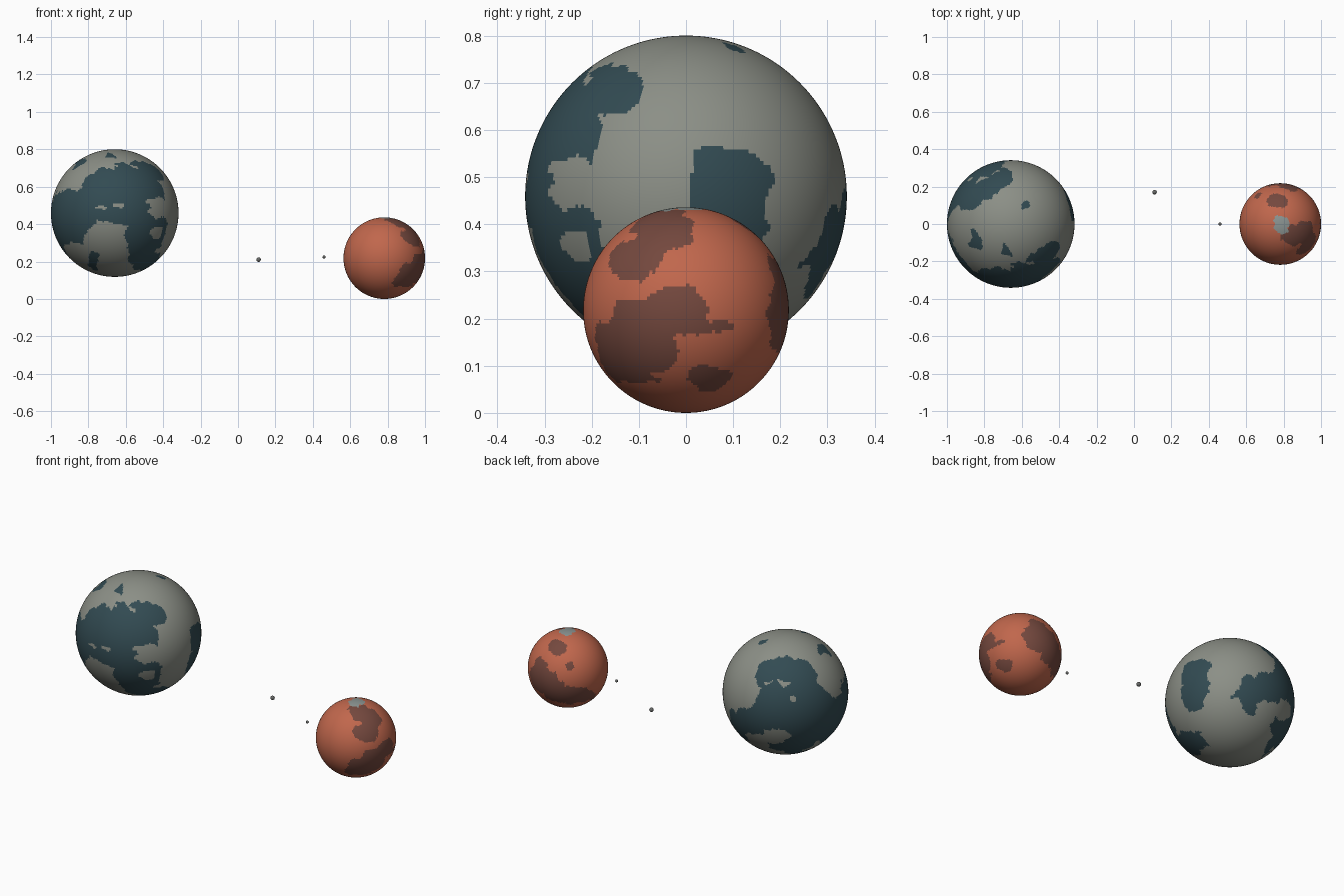
import bpy
import bmesh
from math import sin, cos, radians
from mathutils import Vector, noise

default_cube = bpy.data.objects.get("Cube")
if default_cube:
    bpy.data.objects.remove(default_cube, do_unlink=True)


def make_material(name, red, green, blue):
    material = bpy.data.materials.new(name)
    material.use_nodes = True
    colour = (red, green, blue, 1)
    material.diffuse_color = colour
    material.node_tree.nodes["Principled BSDF"].inputs["Base Color"].default_value = colour
    return material


pale_grey = make_material("pale grey green", .26, .275, .24)
dark_teal = make_material("dark teal", .032, .07, .085)
rust_red = make_material("rust red", .53, .135, .073)
dark_rust = make_material("dark rust", .175, .065, .048)
ice_grey = make_material("ice grey", .26, .30, .29)
moon_grey = make_material("moon grey", .14, .145, .14)


def facing(longitude, latitude):
    """Axes (right, up, outward) of the hemisphere centred on a direction."""
    lon, lat = radians(longitude), radians(latitude)
    right = Vector((cos(lon), sin(lon), 0))
    outward = Vector((sin(lon) * cos(lat), -cos(lon) * cos(lat), sin(lat)))
    return right, outward.cross(right), outward


# Hemispheres on which the patches are laid out
FRONT = facing(0, 0)
SIDE = facing(90, 0)
POLE = facing(0, 90)
BACK_UPPER = facing(-144, 24.5)
BACK_LOWER = facing(141, -31)


def make_ball(name, centre, radius, segments, materials):
    mesh = bpy.data.meshes.new(name)
    bm = bmesh.new()
    bmesh.ops.create_uvsphere(bm, u_segments=segments, v_segments=segments // 2, radius=radius)
    for face in bm.faces:
        face.smooth = True
    bm.to_mesh(mesh)
    bm.free()
    for material in materials:
        mesh.materials.append(material)
    ball = bpy.data.objects.new(name, mesh)
    ball.location = centre
    bpy.context.collection.objects.link(ball)
    return ball


def paint(ball, hemisphere, index, patches, ragged=.07):
    """Give faces inside any oval (across, up, half width, half height; percent) a material."""
    right, up, outward = hemisphere
    for face in ball.data.polygons:
        direction = face.center.normalized()
        wobble = noise.noise_vector(direction * 5) + noise.noise_vector(direction * 12) * .5
        point = direction + wobble * ragged
        if direction.dot(outward) <= 0:
            continue
        across, height = point.dot(right) * 100, point.dot(up) * 100
        for x, y, width, tall in patches:
            if ((across - x) / width) ** 2 + ((height - y) / tall) ** 2 < 1:
                face.material_index = index
                break


# Large grey planet with dark seas
large_planet = make_ball("large_planet", (-.659, 0, .459), .341, 256, [pale_grey, dark_teal])
GROUND, SEA = 0, 1
paint(large_planet, BACK_UPPER, SEA, [
    (0, 25, 50, 30), (20, -20, 50, 45), (65, -45, 35, 35),
    (-50, -45, 38, 20), (10, -75, 40, 22), (58, 65, 5, 7)])
paint(large_planet, BACK_UPPER, GROUND, [
    (-15, 12, 18, 6), (8, -8, 6, 6), (-15, -70, 22, 12)])
paint(large_planet, BACK_LOWER, SEA, [
    (-52, 45, 20, 20), (-58, 10, 18, 25), (30, 15, 15, 28), (45, 25, 18, 15),
    (80, 40, 15, 36), (75, -45, 13, 17), (-62, -62, 22, 18)])
paint(large_planet, SIDE, SEA, [
    (-46, 66, 18, 15), (-80, 40, 26, 45), (-70, -15, 12, 12),
    (-78, -42, 20, 13), (28, 8, 25, 22), (33, -15, 20, 30)])
paint(large_planet, FRONT, SEA, [
    (10, 38, 62, 36), (-65, -5, 40, 45), (5, 0, 70, 20),
    (48, -30, 32, 32), (45, -65, 22, 25), (-5, 90, 7, 4)])
paint(large_planet, FRONT, GROUND, [
    (-15, -55, 35, 42), (65, 5, 10, 12), (62, -30, 10, 8),
    (-22, 10, 12, 3), (5, 10, 10, 3)])
paint(large_planet, FRONT, SEA, [(-33, -75, 8, 14)])
paint(large_planet, SIDE, GROUND, [(-70, 12, 13, 13)])
paint(large_planet, POLE, SEA, [(25, 30, 6, 5), (-55, -28, 10, 10), (-8, -42, 8, 7)])

# Small red planet with dark plains and an ice cap
small_planet = make_ball("small_planet", (.782, 0, .218), .218, 192,
                         [rust_red, dark_rust, ice_grey])
PLAIN, ICE = 1, 2
paint(small_planet, SIDE, PLAIN, [
    (-50, 50, 28, 20), (-22, 80, 28, 22), (-48, -30, 38, 40), (-10, 0, 32, 22),
    (25, -15, 24, 7), (21, -67, 21, 11), (93, -5, 14, 38)])
paint(small_planet, FRONT, PLAIN, [(50, -55, 24, 18)])
paint(small_planet, BACK_UPPER, PLAIN, [
    (-28, 52, 26, 18), (2, 5, 9, 9), (-55, -30, 30, 25),
    (5, -68, 60, 22), (-72, 0, 14, 25)])
paint(small_planet, BACK_LOWER, PLAIN, [(45, 45, 28, 30), (75, 10, 20, 32)])
paint(small_planet, POLE, ICE, [(4, 0, 22, 22)])

# Two tiny moons between the planets
make_ball("outer_moon", (.11, .17, .21), .012, 32, [moon_grey])
make_ball("inner_moon", (.46, 0, .224), .008, 32, [moon_grey])
